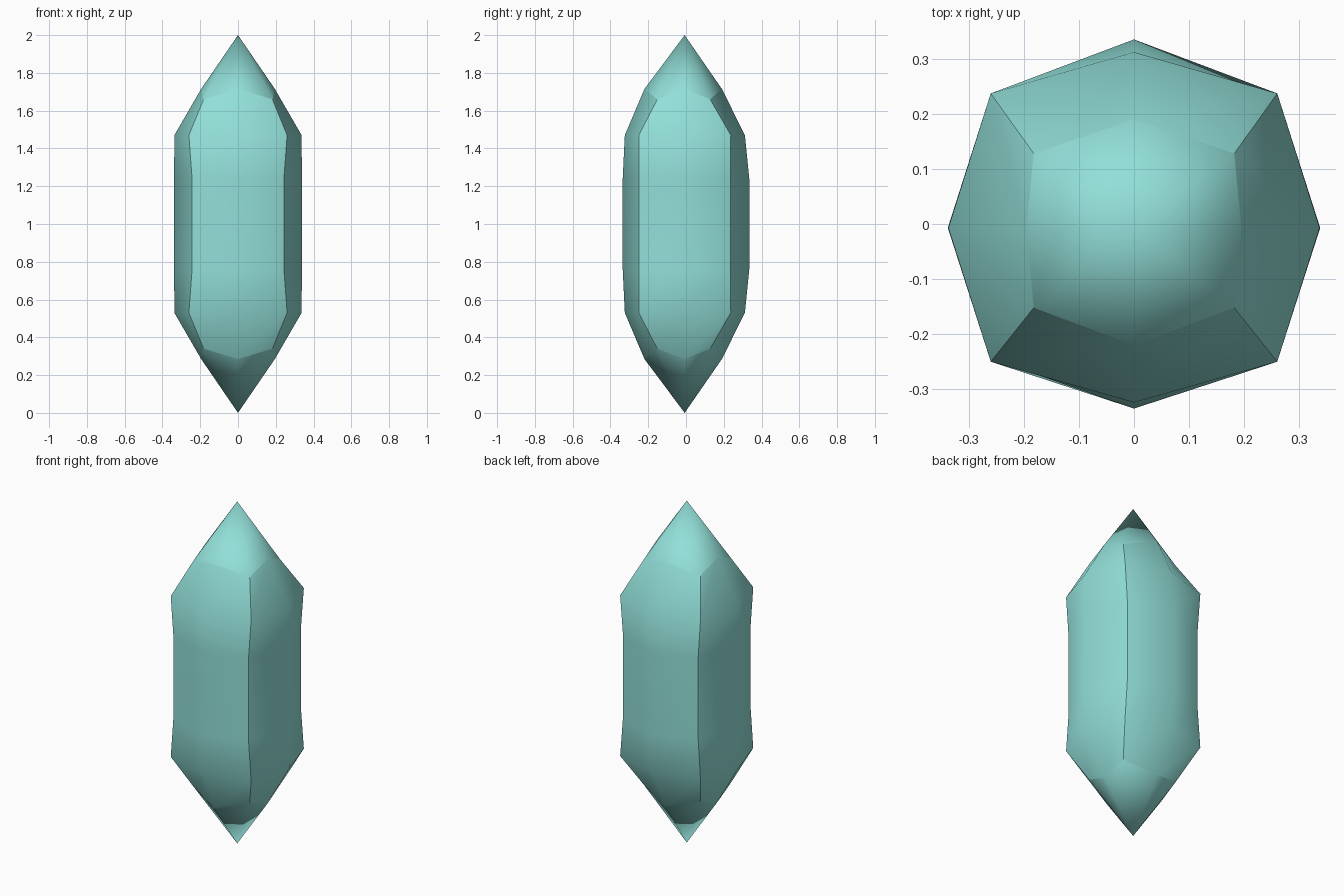
import bpy
import bmesh

cube = bpy.data.objects.get("Cube")
if cube:
    bpy.data.objects.remove(cube, do_unlink=True)

# Pale aqua crystal colour
mat = bpy.data.materials.new("pale_aqua")
mat.use_nodes = True
COLOUR = (0.29, 0.74, 0.69, 1.0)
mat.diffuse_color = COLOUR
mat.node_tree.nodes["Principled BSDF"].inputs["Base Color"].default_value = COLOUR

MID_Y = -0.007  # the gem sits very slightly off centre in depth

# Rings above the waist: side x, front y, back y, corner x, corner front y,
# corner back y, height of panel centres, height of corners
UPPER = [
    (0.338, -0.335, 0.335, 0.243, -0.25, 0.235, 1.24, 1.24),
    (0.337, -0.324, 0.312, 0.26, -0.25, 0.237, 1.47, 1.47),
    (0.195, -0.22, 0.19, 0.182, -0.152, 0.128, 1.715, 1.66),
]


def ring_points(side, front, back, cx, cf, cb, z_mid, z_corner):
    """Eight points: panel centres alternate with the sharp corners."""
    return [(0, front, z_mid), (cx, cf, z_corner), (side, MID_Y, z_mid),
            (cx, cb, z_corner), (0, back, z_mid), (-cx, cb, z_corner),
            (-side, MID_Y, z_mid), (-cx, cf, z_corner)]


# Lower half mirrors the upper half about the waist
upper = [ring_points(*r) for r in UPPER]
lower = [[(x, y, 2 - z) for x, y, z in pts] for pts in reversed(upper)]

bm = bmesh.new()
rings = [[bm.verts.new(p) for p in pts] for pts in lower + upper]
bottom_tip = bm.verts.new((0, MID_Y, 0))
top_tip = bm.verts.new((0, MID_Y, 2))

# Panels and pointed ends
for i in range(8):
    j = (i + 1) % 8
    for a, b in zip(rings, rings[1:]):
        bm.faces.new((a[i], a[j], b[j], b[i]))
    bm.faces.new((bottom_tip, rings[0][j], rings[0][i]))
    bm.faces.new((top_tip, rings[-1][i], rings[-1][j]))

for face in bm.faces:
    face.smooth = True

# Creases along the corners and round the base of each point
for i in range(8):
    for ring in (rings[0], rings[-1]):
        bm.edges.get((ring[i], ring[(i + 1) % 8])).smooth = False
    if i % 2:
        for a, b in zip(rings, rings[1:]):
            bm.edges.get((a[i], b[i])).smooth = False

bmesh.ops.recalc_face_normals(bm, faces=bm.faces)
mesh = bpy.data.meshes.new("crystal")
bm.to_mesh(mesh)
bm.free()
mesh.materials.append(mat)
crystal = bpy.data.objects.new("crystal", mesh)
bpy.context.collection.objects.link(crystal)
